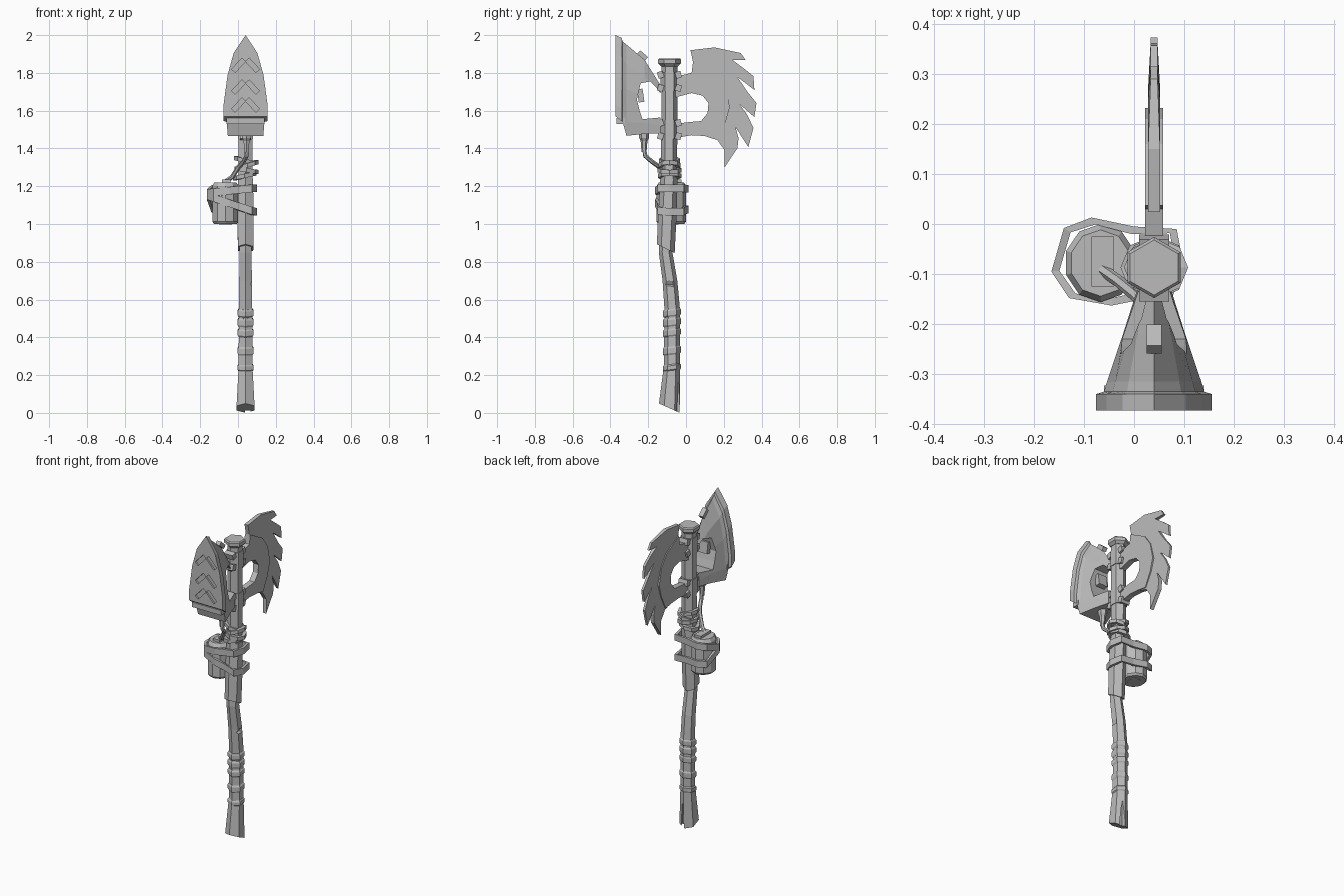
import bpy, bmesh, math
from mathutils import Vector, Matrix

cube = bpy.data.objects.get("Cube")
if cube:
    bpy.data.objects.remove(cube)

grey = bpy.data.materials.new("plain grey")
grey.use_nodes = True
grey.diffuse_color = (0.5, 0.5, 0.5, 1)
grey.node_tree.nodes["Principled BSDF"].inputs["Base Color"].default_value = (0.5, 0.5, 0.5, 1)
CX, CY = 0.04, -0.087      # axis of the upper shaft


def finish(name, bm):
    bmesh.ops.recalc_face_normals(bm, faces=bm.faces)
    mesh = bpy.data.meshes.new(name)
    bm.to_mesh(mesh)
    bm.free()
    mesh.materials.append(grey)
    ob = bpy.data.objects.new(name, mesh)
    bpy.context.collection.objects.link(ob)
    return ob


def loft(name, rings, closed=False):
    """Skin a list of point rings; closed joins the last ring to the first."""
    bm = bmesh.new()
    rows = [[bm.verts.new(p) for p in ring] for ring in rings]
    n = len(rows[0])
    pairs = list(zip(rows, rows[1:])) + ([(rows[-1], rows[0])] if closed else [])
    for a, b in pairs:
        for i in range(n):
            j = (i + 1) % n
            bm.faces.new((a[i], a[j], b[j], b[i]))
    if not closed:
        bm.faces.new(rows[0])
        bm.faces.new(rows[-1])
    return finish(name, bm)


def hexagon(x, y, z, r, slope=0.0, n=6):
    pts = []
    for k in range(n):
        a = math.pi / 2 + k * 2 * math.pi / n
        dy = r * math.sin(a)
        pts.append((x + r * math.cos(a), y + dy, z + slope * dy))
    return pts


def tube(name, path, r, n=6):
    """Round tube along a path."""
    path = [Vector(p) for p in path]
    rings = []
    for i, p in enumerate(path):
        d = path[min(i + 1, len(path) - 1)] - path[max(i - 1, 0)]
        q = d.to_track_quat('Z', 'Y')
        rings.append([p + q @ Vector((r * math.cos(t), r * math.sin(t), 0))
                      for t in (k * 2 * math.pi / n for k in range(n))])
    return loft(name, rings)


def band(name, loop, height, thick):
    """Flat strap following a closed loop of outer points."""
    c = sum((Vector(p) for p in loop), Vector()) / len(loop)
    rings = []
    for p in loop:
        p = Vector(p)
        d = Vector((p.x - c.x, p.y - c.y, 0)).normalized() * thick
        h = Vector((0, 0, height / 2))
        rings.append([p - h, p + h, p - d + h, p - d - h])
    return loft(name, rings, closed=True)


def box(name, loc, size, rot=(0, 0, 0)):
    bm = bmesh.new()
    bmesh.ops.create_cube(bm, size=1)
    bm.transform(Matrix.Diagonal((*size, 1)))
    ob = finish(name, bm)
    ob.location, ob.rotation_euler = loc, rot
    return ob


def plate(name, outline, half, x=CX):
    """Plate in the side plane; half gives half thickness from (y, z)."""
    bm = bmesh.new()
    left = [bm.verts.new((x - half(y, z), y, z)) for y, z in outline]
    right = [bm.verts.new((x + half(y, z), y, z)) for y, z in outline]
    bm.faces.new(left)
    bm.faces.new(right)
    for i in range(len(outline)):
        j = (i + 1) % len(outline)
        bm.faces.new((left[i], left[j], right[j], right[i]))
    return finish(name, bm)


def cut(target, cutter):
    cutter.hide_render = True
    cutter.display_type = 'WIRE'
    mod = target.modifiers.new("cut", 'BOOLEAN')
    mod.operation, mod.object, mod.solver = 'DIFFERENCE', cutter, 'EXACT'
    bpy.context.view_layer.objects.active = target
    bpy.ops.object.modifier_apply(modifier=mod.name)
    bpy.data.objects.remove(cutter)


# Bent wooden shaft, slanted at the foot and split at the back
spine = [(-.088, .025, .055), (-.075, .25, .042), (-.073, .55, .041), (-.085, .7, .039),
         (-.108, .85, .036), (-.1, 1.0, .042), (-.09, 1.2, .043), (CY, 1.85, .042)]
shaft = loft("shaft", [hexagon(CX, y, z, r, -.45 if z < .1 else 0) for y, z, r in spine])
cut(shaft, plate("split_cutter", [(-.07, -.05), (0, -.05), (-.02, .16), (-.045, .16)],
                 lambda y, z: .02 if z < 0 else .002, CX + .012))
cut(shaft, box("nick_cutter", (.085, -.09, .68), (.04, .05, .025), (0, .5, .2)))

# Jagged sleeve and top cap
sleeve = [hexagon(CX, -.107, .87, .047, -.5), hexagon(CX, -.1, 1.02, .049), hexagon(CX, -.09, 1.24, .046)]
loft("sleeve", sleeve)
loft("cap", [hexagon(CX, CY, z, r) for z, r in
             ((1.835, .044), (1.85, .061), (1.87, .061), (1.877, .055))])

# Grip wrappings
for z, h in ((.53, .04), (.48, .045), (.425, .04), (.33, .045), (.24, .035)):
    loft("grip_wrap", [hexagon(CX, -.075, z + s * h / 2, r, .12)
                       for s, r in ((-1, .042), (-.6, .048), (.6, .048), (1, .042))])

# Rope coils
for z, slope, r, dx in ((1.255, .2, .062, -.005), (1.285, -.15, .063, .005),
                        (1.31, .3, .058, .01), (1.335, -.25, .055, -.005)):
    loop = [(CX + dx + r * math.cos(a), CY + r * math.sin(a), z + slope * r * math.cos(a))
            for a in (k * math.pi / 4 for k in range(8))]
    band("rope_coil", loop, .022, .022)

# Axe blade: thin toothed edge with a thicker crescent on the inside
edge = [(.03, 1.80), (.037, 1.857), (.024, 1.92), (.15, 1.935), (.29, 1.905), (.315, 1.868),
        (.246, 1.868), (.304, 1.825), (.357, 1.783), (.362, 1.71), (.272, 1.778),
        (.325, 1.70), (.373, 1.64), (.362, 1.566), (.283, 1.635), (.325, 1.577),
        (.357, 1.508), (.33, 1.407), (.262, 1.513), (.278, 1.455), (.272, 1.402),
        (.204, 1.30), (.204, 1.39), (.167, 1.444), (.098, 1.466), (.114, 1.587),
        (.119, 1.64), (.087, 1.68), (.03, 1.693)]
plate("blade_edge", edge, lambda y, z: .007 if y > .28 else .012)
crescent = [(-.06, 1.778), (.03, 1.80), (.037, 1.857), (.16, 1.79), (.21, 1.72), (.232, 1.62),
            (.21, 1.54), (.167, 1.455), (.098, 1.466), (.03, 1.47), (-.06, 1.455),
            (-.06, 1.53), (.02, 1.54), (.08, 1.545), (.114, 1.587), (.119, 1.64),
            (.087, 1.68), (.03, 1.693), (-.06, 1.67)]
plate("blade_crescent", crescent, lambda y, z: .018)

# Hammer head: pointed arch sections that narrow towards the shaft
arch = [(0, 1), (.54, .78), (.82, .51), (1, .15), (1, 0)]
arch += [(-x, z) for x, z in reversed(arch[1:])]
sections = [(-.373, .116, 1.57, 2.0), (-.34, .116, 1.545, 1.985), (-.335, .1, 1.54, 1.965),
            (-.315, .094, 1.467, 1.95), (-.22, .062, 1.477, 1.87), (-.135, .035, 1.48, 1.735)]
head = loft("hammer_head", [[(CX + w * x, y, lo + (hi - lo) * z) for x, z in arch]
                            for y, w, lo, hi in sections])
cut(head, plate("window_cutter", [(-.24, 1.745), (-.19, 1.755), (-.155, 1.72), (-.12, 1.67),
                                  (-.12, 1.565), (-.23, 1.555), (-.245, 1.6), (-.26, 1.66)],
                lambda y, z: .2))
for z in (1.84, 1.725, 1.63):
    for s in (-1, 1):
        cut(head, box("slot_cutter", (CX + s * .037, -.373, z), (.026, .02, .08), (0, -s * .75, 0)))
box("window_block", (CX, -.24, 1.68), (.06, .03, .07), (.15, 0, 0))
box("head_skirt", (CX, -.345, 1.545), (.2, .045, .03))
box("head_lug", (CX, -.23, 1.892), (.03, .055, .025), (-.7, 0, 0))

# Clamps tying both heads to the shaft
for z in (1.755, 1.5):
    for y in (-.135, -.04):
        for dz in (-.035, .035):
            box("clamp", (CX, y, z + dz), (.06, .03, .035), (.3 * dz / .035, 0, 0))
    loft("clamp_ring", [hexagon(CX, CY, z + d, .047) for d in (-.05, .05)])

# Nozzle and hose from the head to the canister
loft("nozzle", [hexagon(CX + .005, -.222, z, r) for z, r in
                ((1.38, .013), (1.44, .018), (1.455, .026), (1.48, .026))])
tube("hose", [(.045, -.222, 1.4), (.045, -.215, 1.36), (.03, -.18, 1.33), (.005, -.145, 1.305),
              (-.03, -.115, 1.25), (-.065, -.09, 1.225)], .012)

# Canister with top fitting
def oval(z, s):
    return [(-.067 + .072 * s * math.cos(a), -.078 + .078 * s * math.sin(a), z)
            for a in ((k + .5) * math.pi / 5 for k in range(10))]


loft("canister", [oval(1.0, .88), oval(1.012, 1), oval(1.2, 1), oval(1.22, .85)])
loft("canister_base", [oval(.997, .5), oval(1.01, .5)])
box("canister_fitting", (-.062, -.075, 1.225), (.045, .1, .02))

# Straps around canister and shaft, sagging at the front
ring = [(-.165, -.095), (-.13, -.148), (-.045, -.163), (.01, -.152), (.075, -.15), (.1, -.087),
        (.085, -.01), (.0, -.005), (-.085, .013), (-.14, -.008)]
for z0, tilt in ((1.19, .1), (1.065, -.33)):
    band("strap", [(x, y, z0 + tilt * (x - .09) * (1 if y < -.09 else .2)) for x, y in ring], .04, .016)
